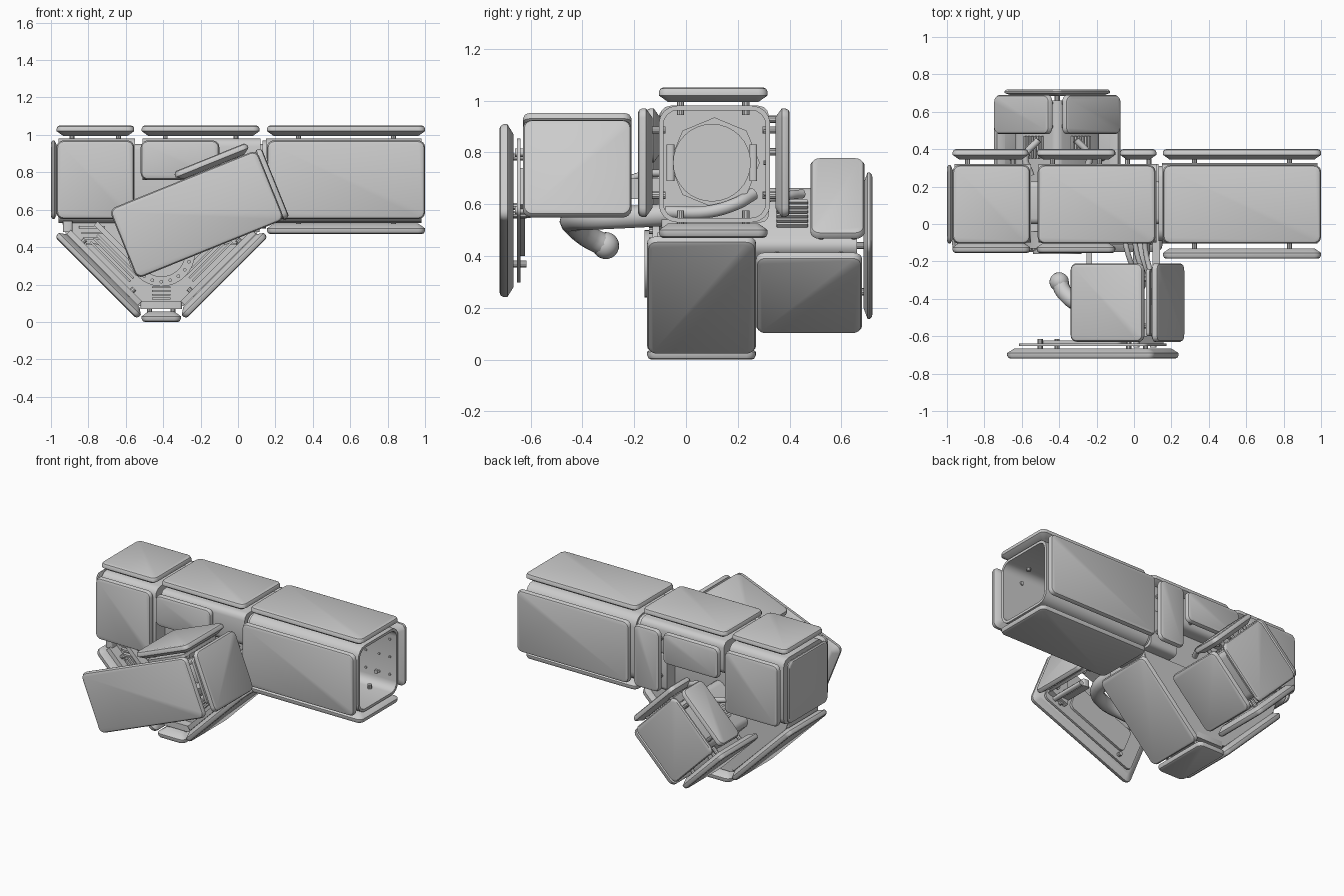
import bpy, bmesh, math
from mathutils import Matrix, Vector

cube = bpy.data.objects.get("Cube")
if cube:
    bpy.data.objects.remove(cube, do_unlink=True)

grey = bpy.data.materials.new("hull_grey")
grey.use_nodes = True
grey.diffuse_color = (0.6, 0.6, 0.6, 1)
grey.node_tree.nodes["Principled BSDF"].inputs["Base Color"].default_value = (0.6, 0.6, 0.6, 1)

X, Y, Z = Vector((1, 0, 0)), Vector((0, 1, 0)), Vector((0, 0, 1))


def finish(name, bm):
    bmesh.ops.recalc_face_normals(bm, faces=bm.faces)
    mesh = bpy.data.meshes.new(name)
    bm.to_mesh(mesh)
    bm.free()
    mesh.materials.append(grey)
    ob = bpy.data.objects.new(name, mesh)
    bpy.context.collection.objects.link(ob)
    bpy.ops.object.select_all(action="DESELECT")
    ob.select_set(True)
    bpy.context.view_layer.objects.active = ob
    bpy.ops.object.shade_smooth_by_angle(angle=math.radians(35))
    return ob


def frame(centre, u, n):
    """Local axes: u along, n outward."""
    u, n = Vector(u).normalized(), Vector(n).normalized()
    m = Matrix((u, n.cross(u), n)).transposed().to_4x4()
    m.translation = Vector(centre)
    return m


def rounded(w, h, r, z, steps=4):
    pts = []
    for k, (sx, sy) in enumerate([(1, 1), (-1, 1), (-1, -1), (1, -1)]):
        for i in range(steps + 1):
            a = math.pi / 2 * (k + i / steps)
            pts.append(Vector((sx * (w / 2 - r) + r * math.cos(a),
                               sy * (h / 2 - r) + r * math.sin(a), z)))
    return pts


def loft(bm, m, rings, closed=False):
    vs = [[bm.verts.new(m @ p) for p in ring] for ring in rings]
    n = len(vs[0])
    pairs = list(zip(vs, vs[1:])) + ([(vs[-1], vs[0])] if closed else [])
    for a, b in pairs:
        for i in range(n):
            bm.faces.new((a[i], a[(i + 1) % n], b[(i + 1) % n], b[i]))
    if not closed:
        bm.faces.new(vs[0])
        bm.faces.new(vs[-1])


def plate(name, centre, u, n, lu, lv, t=0.055, pins=True):
    """Armour plate: chamfered pillow with stand-off pins, centre on the outer face."""
    m = frame(centre, u, n)
    bm = bmesh.new()
    levels = [(-t, 0.035), (-0.55 * t, 0), (-0.3 * t, 0), (-0.08 * t, 0.006), (0, 0.016)]
    loft(bm, m, [rounded(lu - 2 * i, lv - 2 * i, 0.035 - i * 0.5, z) for z, i in levels])
    if pins:
        for a in (-0.3, 0.3):
            for b in (-0.3, 0.3):
                off = Matrix.Translation((a * lu, b * lv, -t - 0.02))
                bmesh.ops.create_cone(bm, cap_ends=True, segments=10, radius1=0.014,
                                      radius2=0.014, depth=0.06, matrix=m @ off)
    return finish(name, bm)


def box(name, centre, size, u=X, n=Z, r=0.012):
    m = frame(centre, u, n)
    lx, ly, lz = size
    r = min(r, lx / 3, ly / 3)
    bm = bmesh.new()
    loft(bm, m, [rounded(lx, ly, r, z, 3) for z in (-lz / 2, lz / 2)])
    return finish(name, bm)


def span(name, x, y, z, r=0.012, n=Z, u=X):
    """Box given by its limits."""
    c = [sum(p) / 2 for p in (x, y, z)]
    s = Vector([p[1] - p[0] for p in (x, y, z)])
    un = Vector(u), Vector(n).cross(Vector(u)), Vector(n)
    return box(name, c, [sum(abs(a * b) for a, b in zip(d, s)) for d in un], u, n, r)


def disc(name, centre, axis, radius, depth, segs=32):
    side = Z if abs(Vector(axis).z) < 0.9 else X
    bm = bmesh.new()
    bmesh.ops.create_cone(bm, cap_ends=True, segments=segs, radius1=radius,
                          radius2=radius, depth=depth, matrix=frame(centre, side, axis))
    return finish(name, bm)


def pipe(name, pts, radius):
    cu = bpy.data.curves.new(name, "CURVE")
    cu.dimensions = "3D"
    cu.bevel_depth, cu.bevel_resolution, cu.resolution_u = radius, 3, 6
    cu.use_fill_caps = True
    sp = cu.splines.new("BEZIER")
    sp.bezier_points.add(len(pts) - 1)
    for bp, p in zip(sp.bezier_points, pts):
        bp.co = p
        bp.handle_left_type = bp.handle_right_type = "AUTO"
    cu.materials.append(grey)
    ob = bpy.data.objects.new(name, cu)
    bpy.context.collection.objects.link(ob)


# Main hull: solid left block, half-height middle, hollow open bay on the right
span("left_hull", (-0.96, -0.55), (-0.1, 0.32), (0.53, 0.98), 0.05, X, Y)
span("hull_spine", (-0.6, 0.15), (0, 0.23), (0.5, 0.95), 0.03, X, Y)
span("middle_hull", (-0.51, 0.12), (-0.1, 0.32), (0.76, 0.98), 0.04, X, Y)
span("middle_rear_frame", (-0.08, 0.13), (0.15, 0.32), (0.53, 0.8), 0.03, X, Y)
bm = bmesh.new()
m = frame((0, 0.11, 0.755), Y, X)
loft(bm, m, [rounded(0.43, 0.45, 0.07, 0.15), rounded(0.43, 0.45, 0.07, 0.98),
             rounded(0.395, 0.415, 0.055, 0.98), rounded(0.395, 0.415, 0.055, 0.15)], True)
finish("open_bay_shell", bm)
span("bay_bulkhead", (0.13, 0.17), (-0.09, 0.31), (0.54, 0.97), 0.06, X, Y)
disc("bay_port_collar", (0.2, 0.11, 0.76), X, 0.175, 0.08, 8)
disc("bay_port", (0.24, 0.1, 0.76), X, 0.15, 0.12)
disc("bay_port_cap", (0.3, 0.1, 0.76), X, 0.115, 0.01)
for y in (-0.06, 0.26):
    span("port_clamp", (0.18, 0.28), (y - 0.015, y + 0.015), (0.69, 0.83))
pipe("bay_hose", [(0.25, -0.08, 0.57), (0.25, 0.08, 0.57), (0.25, 0.19, 0.6), (0.2, 0.26, 0.64)], 0.025)
for x in (0.75, 0.85, 0.93):
    for z in (0.64, 0.76, 0.88):
        disc("bay_rivet", (x, 0.306, z), Y, 0.008, 0.012, 8)

# Hull plates on top, front, back and the end
for x0, x1 in ((-0.97, -0.555), (-0.515, 0.115), (0.155, 1.0)):
    plate("top_plate", ((x0 + x1) / 2, 0.105, 1.05), X, Z, x1 - x0, 0.42)
for x0, x1, z0, y in ((-0.97, -0.555, 0.55, -0.155), (-0.52, -0.1, 0.76, -0.155), (0.155, 1.0, 0.55, -0.185)):
    plate("front_plate", ((x0 + x1) / 2, y, (z0 + 0.97) / 2), X, -Y, x1 - x0, 0.97 - z0)
for x0, x1, z0 in ((-0.97, -0.565, 0.55), (-0.52, -0.1, 0.76), (-0.075, 0.12, 0.55), (0.155, 1.0, 0.55)):
    plate("back_plate", ((x0 + x1) / 2, 0.4, (z0 + 0.97) / 2), X, Y, x1 - x0, 0.97 - z0)
plate("end_plate", (-1, 0.105, 0.76), Y, -X, 0.42, 0.42, 0.035)
plate("bay_floor_plate", (0.5775, 0.105, 0.47), X, -Z, 0.845, 0.42)

# Lower wedge hull under the left half
CX = -0.41
half = [(0.53, 0.53), (0.51, 0.47), (0.12, 0.085)]
outline = [(CX + a, z) for a, z in half] + [(CX - a, z) for a, z in reversed(half)]
bm = bmesh.new()
loft(bm, Matrix(), [[Vector((x, y, z)) for x, z in outline] for y in (-0.04, 0.24)])
finish("wedge_hull", bm)
plate("keel_plate", (CX, 0.06, 0), X, -Z, 0.21, 0.42)
span("keel_frame", (CX - 0.11, CX + 0.11), (-0.1, 0.24), (0.07, 0.11))
for s in (-1, 1):
    out, along = Vector((s, 0, -1)).normalized(), Vector((s, 0, 1)).normalized()
    plate("wedge_plate", (CX + s * 0.35, 0.06, 0.235), along, out, 0.62, 0.42)
    base = Vector((CX + s * 0.315, -0.07, 0.28))
    for k, (off, length, depth) in enumerate(((0.015, 0.54, 0.08), (0.06, 0.3, 0.04), (0.085, 0.3, 0.04),
                                            (0.11, 0.3, 0.04), (0.15, 0.4, 0.07))):
        box("wedge_rib", base - out * off, (length, depth, 0.03 if k in (0, 4) else 0.012), along, out, 0.005)
    for k in range(4):
        span("wedge_vent", (CX + s * 0.37 - 0.07 + k * 0.012, CX + s * 0.37 + 0.07 - k * 0.012),
             (-0.065, -0.03), (0.5 - k * 0.03, 0.512 - k * 0.03), 0.003)
    box("wedge_corner_beam", (CX + s * 0.5, 0.07, 0.51), (0.05, 0.33, 0.06))
for k in range(4):
    span("keel_vent", (CX - 0.05, CX + 0.05), (-0.065, -0.03), (0.12 + k * 0.02, 0.13 + k * 0.02), 0.003)
disc("turntable", (CX, -0.08, 0.37), Y, 0.18, 0.1)
disc("turntable_hub", (CX, -0.12, 0.37), Y, 0.13, 0.08)
for k in range(20):
    a = k * math.tau / 20
    disc("turntable_bolt", (CX + 0.155 * math.cos(a), -0.133, 0.37 + 0.155 * math.sin(a)), Y, 0.01, 0.02, 8)

# Rear diamond module
MZ = 0.44
d1, d2 = Vector((1, 0, 1)).normalized(), Vector((1, 0, -1)).normalized()
box("rear_core", (CX, 0.44, MZ), (0.34, 0.34, 0.44), d1, Y, 0.04)
plate("rear_end_plate", (CX, 0.72, MZ), d1, Y, 0.42, 0.42, 0.035)
for s in (-1, 1):
    low, high = Vector((s, 0, -1)).normalized(), Vector((s, 0, 1)).normalized()
    plate("rear_lower_plate", Vector((CX, 0.475, MZ)) + low * 0.278, high, low, 0.42, 0.41)
    plate("rear_upper_plate", Vector((CX, 0.585, MZ)) + high * 0.278, low, high, 0.42, 0.21)
    for k in range(6):
        box("rear_vent", Vector((CX, 0.41, MZ)) + high * 0.175 + low * (0.025 * k - 0.06),
            (0.012, 0.12, 0.02), low, high, 0.003)
    pipe("rear_hose", [(CX + s * 0.14, 0.26, 0.62), (CX + s * 0.17, 0.36, 0.63),
                       (CX + s * 0.1, 0.45, 0.64)], 0.018)

# Tilted front module
tilt = math.radians(22)
u = Vector((math.cos(tilt), 0, math.sin(tilt)))
w = Vector((-math.sin(tilt), 0, math.cos(tilt)))
mid = Vector((-0.22, -0.72, 0.575))
plate("module_front_plate", mid, u, -Y, 0.85, 0.4)
plate("module_top_plate", (-0.15, -0.42, 0.88), u, w, 0.42, 0.42)
plate("module_side_plate", (0.2, -0.42, 0.745), w, u, 0.4, 0.42)
box("module_backing", mid + Y * 0.075, (0.74, 0.32, 0.014), u, -Y, 0.03)
box("module_inner_panel", mid + Y * 0.09 - u * 0.04, (0.46, 0.18, 0.016), u, -Y, 0.03)
box("module_top_frame", Vector((-0.13, -0.42, 0.805)), (0.3, 0.36, 0.02), u, w, 0.02)
box("module_side_frame", Vector((0.13, -0.42, 0.72)), (0.3, 0.36, 0.02), w, u, 0.02)
for b in (-0.12, 0.12):
    box("module_bracket", mid + Y * 0.2 + u * 0.3 + w * b, (0.03, 0.03, 0.28), u, Y)
bm = bmesh.new()
tri = [mid + u * a + w * b for a, b in ((0.22, -0.12), (0.36, -0.12), (0.29, 0.06))]
loft(bm, Matrix(), [[p + Y * d for p in tri] for d in (0.08, 0.12)])
finish("module_triangle_bracket", bm)

# Mounting arms and feed pipe joining the front module to the hull
span("mount_arm", (0.1, 0.14), (-0.3, 0.05), (0.62, 0.7))
span("mount_strut", (-0.255, -0.225), (-0.3, 0.02), (0.63, 0.68))
span("mount_post", (0.02, 0.07), (-0.64, -0.4), (0.58, 0.63))
pipe("feed_pipe", [(0.04, 0.08, 0.57), (0.04, -0.14, 0.555), (0.01, -0.34, 0.545), (-0.12, -0.43, 0.54),
                   (-0.28, -0.43, 0.52), (-0.37, -0.37, 0.47), (-0.4, -0.31, 0.44)], 0.045)
bm = bmesh.new()
bmesh.ops.create_uvsphere(bm, u_segments=20, v_segments=12, radius=0.052,
                          matrix=Matrix.Translation((-0.4, -0.31, 0.44)))
finish("feed_pipe_end", bm)
for k in range(3):
    pipe("cable", [(-0.06 + k * 0.06, 0.0, 0.7), (-0.04 + k * 0.05, -0.13, 0.72 - k * 0.03),
                   (0.02 + k * 0.04, -0.3, 0.66)], 0.014)
